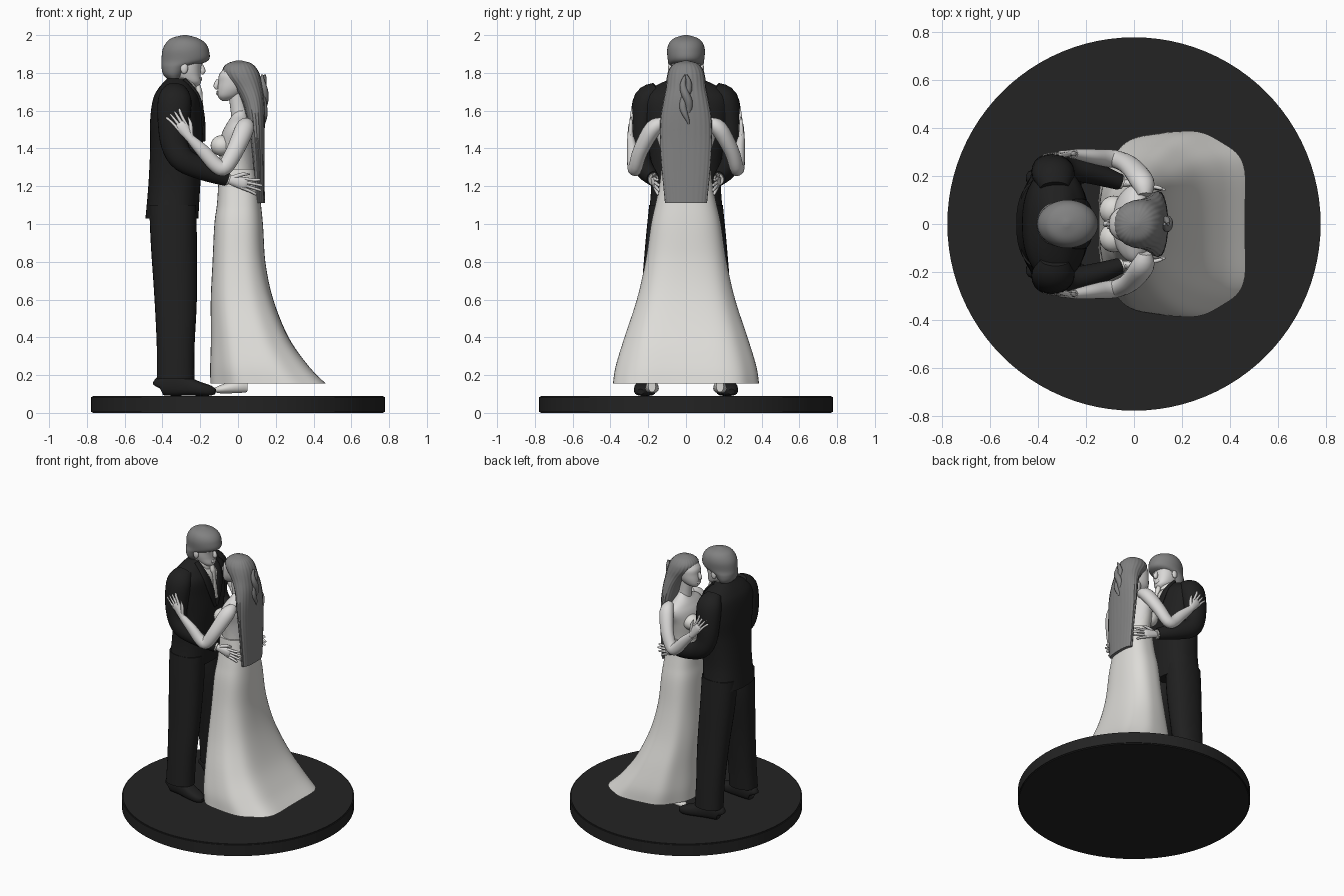
import bpy, bmesh, math
from mathutils import Vector

if bpy.data.objects.get("Cube"):
    bpy.data.objects.remove(bpy.data.objects["Cube"], do_unlink=True)


def material(name, *rgb):
    mat = bpy.data.materials.new(name)
    mat.use_nodes = True
    colour = (*rgb, 1)
    mat.diffuse_color = colour
    shader = next(n for n in mat.node_tree.nodes if n.type == 'BSDF_PRINCIPLED')
    shader.inputs["Base Color"].default_value = colour
    return mat


BLACK = material("suit black", .014, .014, .014)
STAND = material("stand black", .017, .017, .017)
IVORY = material("dress ivory", .73, .72, .69)
SKIN = material("pale skin", .7, .69, .68)
GREY = material("hair grey", .22, .22, .22)
created = []


def finish(name, bm, *mats):
    bmesh.ops.recalc_face_normals(bm, faces=bm.faces)
    mesh = bpy.data.meshes.new(name)
    bm.to_mesh(mesh)
    bm.free()
    obj = bpy.data.objects.new(name, mesh)
    bpy.context.collection.objects.link(obj)
    for mat in mats:
        mesh.materials.append(mat)
    created.append(obj)
    return obj


def spline(rows, steps):
    """Smooth interpolation through rows of numbers."""
    rows = [Vector(r) for r in rows]
    last = len(rows) - 1
    out = []
    for i in range(last):
        p, q, r, s = (rows[min(max(i + k, 0), last)] for k in (-1, 0, 1, 2))
        for j in range(steps):
            t = j / steps
            out.append(q + (r - p) * (t / 2) + (p * 2 - q * 5 + r * 4 - s) * (t * t / 2)
                       + (q * 3 - p - r * 3 + s) * (t ** 3 / 2))
    return out + [rows[-1]]


def power(value, p):
    return math.copysign(abs(value) ** (2 / p), value)


def sweep(name, mat, *paths, flat=False, p=2, n=20, steps=4, shape=None, extra=()):
    """Loft rings along paths; rows are x, y, z, half width in y, half depth."""
    bm = bmesh.new()
    for path in paths:
        rows = spline(path, steps)
        rings = []
        for i, row in enumerate(rows):
            centre = Vector(row[:3])
            along = Vector((0, 0, 1))
            if not flat:
                along = Vector(rows[min(i + 1, len(rows) - 1)][:3]) - Vector(rows[max(i - 1, 0)][:3])
                along.normalize()
            u = Vector((0, 1, 0))
            u = (u - along * u.dot(along)).normalized()
            v = u.cross(along)
            ring = []
            for k in range(n):
                a = math.tau * k / n
                f = shape(a, centre.z) if shape else 1
                ring.append(bm.verts.new(centre + f * (
                    u * max(row[3], .001) * power(math.sin(a), p)
                    + v * max(row[4], .001) * power(math.cos(a), p))))
            rings.append(ring)
        for low, high in zip(rings, rings[1:]):
            for k in range(n):
                m = (k + 1) % n
                bm.faces.new((low[k], low[m], high[m], high[k]))
        bm.faces.new(rings[0])
        bm.faces.new(rings[-1])
    return finish(name, bm, mat, *extra)


def stack(name, mat, rows, **options):
    """Upright form; rows are z, back x, front x, half width."""
    path = [((b + c) / 2, 0, z, w, (c - b) / 2) for z, b, c, w in rows]
    return sweep(name, mat, path, flat=True, **options)


def ball(name, mat, centre, size):
    bm = bmesh.new()
    bmesh.ops.create_uvsphere(bm, u_segments=20, v_segments=12, radius=1)
    for v in bm.verts:
        v.co = Vector(centre) + v.co * Vector(size)
    return finish(name, bm, mat)


def hand(name, x, y, z, angle, size, curl, thumb):
    d = Vector((math.cos(angle), 0, math.sin(angle)))
    n = Vector((-d.z, 0, d.x))
    side = Vector((0, curl, 0))
    wrist = Vector((x, y, z))

    def row(t, off, a, b):
        return (*(wrist + d * size * t + n * off + side * t * t), a, b)
    paths = [[row(-.1, 0, .018, .02), row(.2, 0, .016, .028), row(.45, 0, .014, .033), row(.55, 0, .008, .027)]]
    for k in (-1.5, -.5, .5, 1.5):
        reach = 1 - .05 * k * k
        paths.append([row(.4, k * .016, .01, .009), row(.7, k * .021, .009, .008),
                      row(reach - .04, k * .026, .007, .007), row(reach, k * .027, .002, .002)])
    paths.append([row(.1, thumb * .015, .012, .012), row(.35, thumb * .045, .01, .01),
                  row(.55, thumb * .055, .003, .003)])
    sweep(name, SKIN, *paths, n=10, steps=3)


# Round stand
bm = bmesh.new()
bmesh.ops.create_cone(bm, cap_ends=True, segments=96, radius1=.777, radius2=.777, depth=.09)
bmesh.ops.translate(bm, verts=bm.verts, vec=(0, 0, .045))
rims = [e for e in bm.edges if abs(e.verts[0].co.z - e.verts[1].co.z) < .001]
bmesh.ops.bevel(bm, geom=rims, offset=.006, segments=2, affect='EDGES')
finish("round_stand", bm, STAND)

# Groom: jacket with a shirt opening at the chest
jacket = stack("jacket", BLACK, [
    (1.03, -.49, -.21, .2), (1.2, -.475, -.2, .185), (1.4, -.465, -.185, .2),
    (1.55, -.465, -.19, .225), (1.66, -.45, -.2, .23), (1.72, -.42, -.235, .18),
    (1.77, -.375, -.27, .08)], p=2.4, n=64, steps=8, extra=(IVORY,))
for face in jacket.data.polygons:
    c = face.center
    if c.x > -.28 and abs(c.y) < (c.z - 1.46) * .25:
        face.material_index = 1
stack("shirt_collar", IVORY, [(1.71, -.365, -.22, .07), (1.75, -.35, -.22, .064), (1.78, -.34, -.225, .056)])
sweep("necktie", IVORY, [(-.215, 0, 1.735, .016, .014), (-.205, 0, 1.7, .02, .016),
                         (-.195, 0, 1.66, .014, .008), (-.18, 0, 1.5, .024, .008)])

for side, where in ((-1, "front"), (1, "rear")):
    sweep(where + "_lapel", BLACK, [
        (-.285, side * .075, 1.765, .02, .012), (-.215, side * .075, 1.68, .03, .012),
        (-.185, side * .045, 1.56, .03, .01), (-.18, side * .008, 1.44, .01, .008)])
    sweep(where + "_trouser_leg", BLACK, [
        (-.345, side * .1, 1.1, .095, .125), (-.34, side * .115, .9, .1, .122),
        (-.33, side * .155, .6, .085, .112), (-.33, side * .185, .35, .08, .1),
        (-.33, side * .2, .18, .08, .1)], flat=True, p=2.2, n=28, steps=6)
    sweep(where + "_shoe", BLACK, [
        (-.42, side * .19, .135, .025, .03), (-.405, side * .192, .145, .04, .052),
        (-.32, side * .2, .15, .045, .06), (-.22, side * .22, .13, .052, .04),
        (-.15, side * .235, .118, .04, .028), (-.12, side * .24, .112, .015, .014)], p=2.6)
    sweep(where + "_sleeve", BLACK, [
        (-.33, side * .15, 1.715, .04, .06), (-.335, side * .205, 1.66, .07, .088),
        (-.34, side * .228, 1.54, .066, .085), (-.335, side * .235, 1.42, .06, .072),
        (-.29, side * .24, 1.34, .055, .065), (-.18, side * .215, 1.285, .048, .055),
        (-.06, side * .175, 1.24, .034, .04)], n=24)
    sweep(where + "_shirt_cuff", IVORY, [
        (-.08, side * .18, 1.245, .028, .033), (-.05, side * .172, 1.235, .028, .032)], steps=1)
    hand("groom_%s_hand" % where, -.05, side * .17, 1.235, -.25, .185, -side * .03, 1)
    ball("groom_%s_ear" % where, SKIN, (-.285, side * .083, 1.825), (.02, .012, .03))

# Groom: head
sweep("groom_neck", SKIN, [(-.31, 0, 1.68, .055, .055), (-.28, 0, 1.82, .052, .052)])
stack("groom_face", SKIN, [
    (1.728, -.25, -.212, .018), (1.75, -.3, -.196, .05), (1.79, -.34, -.198, .068),
    (1.83, -.35, -.195, .077), (1.88, -.35, -.185, .08), (1.93, -.34, -.21, .07)], p=2.3, n=28)
sweep("groom_nose", SKIN, [(-.2, 0, 1.845, .01, .012), (-.188, 0, 1.81, .015, .016), (-.195, 0, 1.795, .008, .008)])
sweep("groom_lips", SKIN, [(-.2, 0, 1.778, .024, .007), (-.198, 0, 1.766, .024, .008), (-.203, 0, 1.757, .015, .006)])
stack("groom_hair", GREY, [
    (1.755, -.36, -.31, .055), (1.79, -.395, -.285, .08), (1.83, -.405, -.245, .09),
    (1.865, -.405, -.158, .096), (1.92, -.4, -.154, .1), (1.96, -.38, -.175, .088),
    (1.985, -.35, -.215, .06), (2, -.29, -.27, .01)], n=40, steps=6)

# Bride: flowing skirt with a notched train
def drape(a, z):
    k = max(0, (.9 - z) / .75)
    return 1 - k * (.13 * max(0, math.cos(a)) ** 14 - .012 * math.cos(9 * a))


stack("gown_skirt", IVORY, [
    (.155, -.15, .5, .385), (.25, -.15, .4, .37), (.4, -.145, .285, .325),
    (.6, -.145, .195, .26), (.8, -.135, .147, .215), (1, -.125, .132, .185),
    (1.1, -.112, .122, .163), (1.2, -.105, .11, .142), (1.29, -.1, .095, .13)],
    p=2.6, n=96, steps=6, shape=drape)
torso = stack("bride_torso", SKIN, [
    (1.2, -.09, .09, .12), (1.3, -.095, .09, .122), (1.4, -.1, .085, .138),
    (1.48, -.085, .08, .16), (1.53, -.06, .07, .145), (1.57, -.035, .055, .075),
    (1.6, -.02, .045, .04)], n=48, steps=6, extra=(IVORY,))
for face in torso.data.polygons:
    if face.center.z < 1.44 - max(0, face.center.x + .03) * 1.5:
        face.material_index = 1
sweep("bride_neck", SKIN, [(.02, 0, 1.53, .05, .055), (.005, 0, 1.6, .042, .044), (-.01, 0, 1.72, .045, .045)])

for side, where in ((-1, "front"), (1, "rear")):
    ball(where + "_bodice_cup", IVORY, (-.085, side * .058, 1.415), (.06, .06, .055))
    sweep("bride_%s_arm" % where, SKIN, [
        (.045, side * .12, 1.535, .03, .03), (.035, side * .175, 1.505, .044, .05),
        (-.015, side * .24, 1.39, .04, .046), (-.07, side * .268, 1.3, .037, .042),
        (-.115, side * .274, 1.31, .037, .04), (-.18, side * .282, 1.38, .03, .036),
        (-.25, side * .292, 1.45, .02, .024)])
    hand("bride_%s_hand" % where, -.25, side * .294, 1.45, math.radians(125), .19, -side * .015, -1)
    sweep("bride_%s_shoe" % where, IVORY, [
        (-.125, side * .18, .12, .015, .01), (-.09, side * .18, .125, .035, .022),
        (0, side * .18, .14, .032, .035), (.05, side * .18, .14, .02, .03)])

# Bride: head
stack("bride_face", SKIN, [
    (1.652, -.085, -.055, .015), (1.675, -.106, 0, .045), (1.71, -.108, .04, .064),
    (1.75, -.104, .06, .073), (1.79, -.1, .07, .075), (1.83, -.07, .05, .06)], p=2.2, n=28)
sweep("bride_nose", SKIN, [(-.104, 0, 1.765, .008, .01), (-.116, 0, 1.73, .012, .014), (-.108, 0, 1.715, .006, .006)])
sweep("bride_lips", SKIN, [(-.108, 0, 1.703, .02, .006), (-.108, 0, 1.69, .02, .007), (-.104, 0, 1.682, .012, .005)])

# Bride: long straight hair and a twisted lock at the back
stack("bride_hair", GREY, [
    (1.11, .085, .142, .11), (1.3, .08, .14, .128), (1.45, .062, .14, .136),
    (1.56, .045, .142, .134), (1.65, .02, .14, .12), (1.72, -.02, .13, .106),
    (1.78, -.07, .118, .1), (1.82, -.08, .1, .088), (1.85, -.055, .07, .06),
    (1.865, -.01, .02, .01)], n=96, steps=5, p=2.2,
    shape=lambda a, z: 1 + .012 * math.cos(24 * a))
locks = []
for phase in (0, math.pi):
    locks.append([(.135 + .008 * math.cos(phase + k), .016 * math.sin(phase + k), 1.79 - .035 * k,
                   .022 * math.sin(.3 + k * .35), .02 * math.sin(.3 + k * .35)) for k in range(9)])
sweep("twisted_lock", GREY, *locks, n=12)

# Smooth shading with crisp edges
bpy.ops.object.select_all(action='DESELECT')
for obj in created:
    obj.select_set(True)
bpy.context.view_layer.objects.active = created[0]
bpy.ops.object.shade_smooth_by_angle(angle=math.radians(45))
